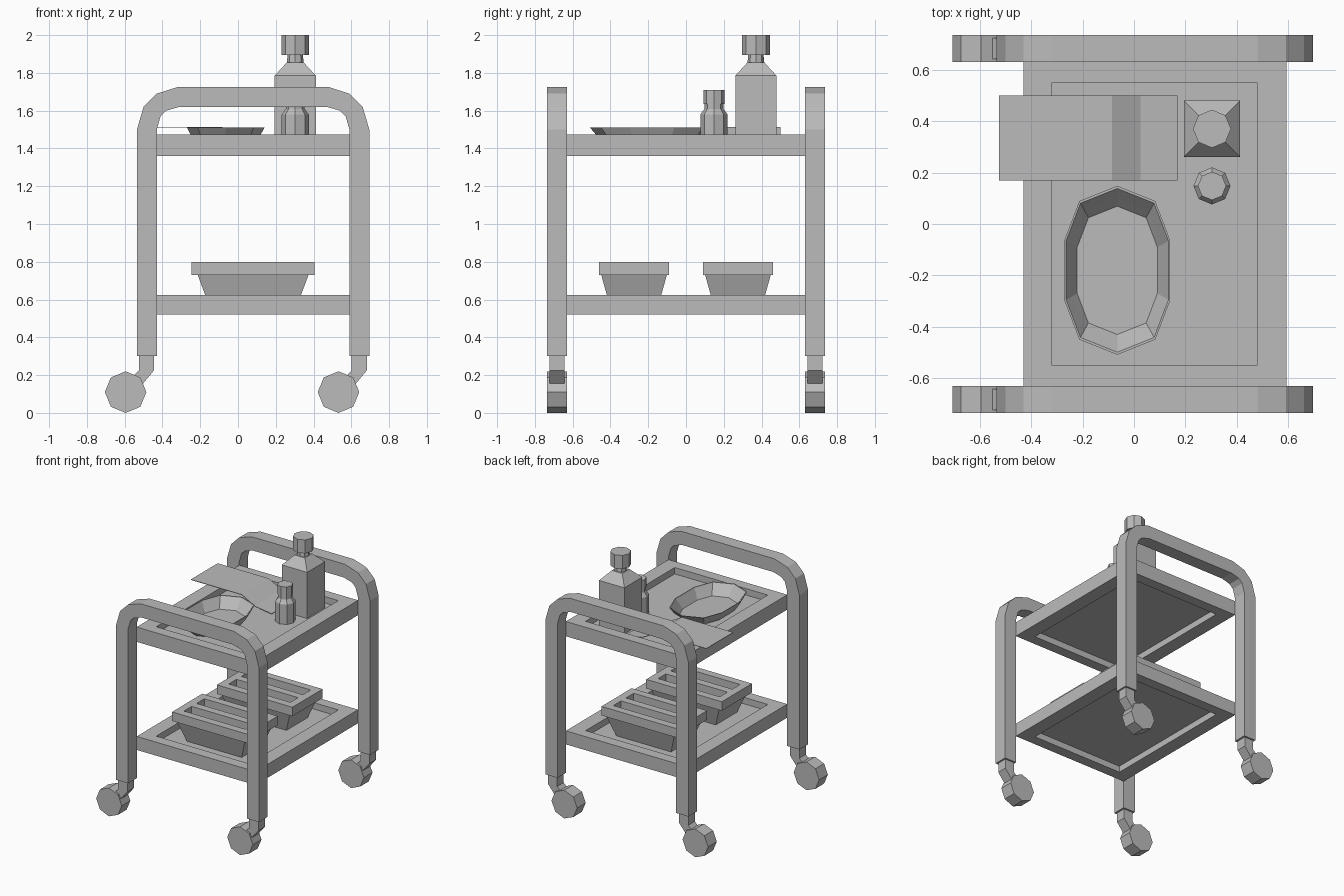
import bpy
import bmesh
from math import cos, sin, pi

if "Cube" in bpy.data.objects:
    bpy.data.objects.remove(bpy.data.objects["Cube"], do_unlink=True)

GREY = (0.5, 0.5, 0.5, 1)
grey = bpy.data.materials.new("plain grey")
grey.use_nodes = True
grey.diffuse_color = GREY
grey.node_tree.nodes["Principled BSDF"].inputs["Base Color"].default_value = GREY


def loft(name, rings, caps=True):
    """Bridge equal-length closed rings, capping the first and last."""
    bm = bmesh.new()
    loops = [[bm.verts.new(p) for p in ring] for ring in rings]
    n = len(loops[0])
    for a, b in zip(loops, loops[1:]):
        for i in range(n):
            j = (i + 1) % n
            bm.faces.new((a[i], a[j], b[j], b[i]))
    if caps:
        bm.faces.new(loops[0])
        bm.faces.new(loops[-1])
    bmesh.ops.recalc_face_normals(bm, faces=bm.faces)
    mesh = bpy.data.meshes.new(name)
    bm.to_mesh(mesh)
    bm.free()
    mesh.materials.append(grey)
    obj = bpy.data.objects.new(name, mesh)
    bpy.context.collection.objects.link(obj)
    return obj


def rect(x0, x1, y0, y1, z):
    return [(x0, y0, z), (x1, y0, z), (x1, y1, z), (x0, y1, z)]


def box(name, x0, x1, y0, y1, z0, z1):
    return loft(name, [rect(x0, x1, y0, y1, z) for z in (z0, z1)])


def lathe(name, x, y, profile, sides=8):
    angles = [2 * pi * i / sides for i in range(sides)]
    return loft(name, [[(x + r * cos(a), y + r * sin(a), z) for a in angles]
                       for r, z in profile])


def strip(name, pairs, y0, y1):
    """Sweep a band given by (x, z) edge pairs through a depth in y."""
    return loft(name, [[(a, y0, b), (a, y1, b), (c, y1, d), (c, y0, d)]
                       for (a, b), (c, d) in pairs])


# Side frames: bent square tube, mirrored about the frame's middle
MID = 0.08
half = [((0.615, 0.3), (0.51, 0.3)), ((0.615, 1.5), (0.51, 1.5)),
        ((0.58, 1.62), (0.49, 1.57)), ((0.51, 1.69), (0.46, 1.6)),
        ((0.4, 1.725), (0.39, 1.62))]
arch = [tuple((MID - x, z) for x, z in p) for p in half]
arch += [tuple((MID + x, z) for x, z in p) for p in reversed(half)]

for end, yc in (("front", -0.682), ("back", 0.682)):
    strip(end + "_frame", arch, yc - 0.053, yc + 0.053)
    for side, x in (("right", -0.485), ("left", 0.642)):
        # Casters: bent stem and eight-sided wheel
        strip(f"{end}_{side}_caster_stem",
              [((x - 0.04, 0.31), (x + 0.04, 0.31)),
               ((x - 0.04, 0.225), (x + 0.04, 0.225)),
               ((x - 0.115, 0.15), (x - 0.055, 0.11))], yc - 0.04, yc + 0.04)
        wheel = [(x - 0.11 + 0.11 * sin(k * pi / 4), 0.11 + 0.11 * cos(k * pi / 4))
                 for k in range(8)]
        loft(f"{end}_{side}_wheel",
             [[(a, yc + s, b) for a, b in wheel] for s in (-0.053, 0.053)])

# Shelves: rim with a thin panel recessed on both faces
for name, z0, z1 in (("lower_shelf", 0.52, 0.625), ("upper_shelf", 1.36, 1.475)):
    inner = (-0.32, 0.48, -0.547, 0.547)
    outer = (-0.43, 0.592, -0.63, 0.63)
    loft(name, [rect(*inner, z0 + 0.05), rect(*inner, z0), rect(*outer, z0),
                rect(*outer, z1), rect(*inner, z1), rect(*inner, z1 - 0.05)])

# Lower dishes: tapered body under a slotted lid
for name, y in (("front_dish", -0.275), ("back_dish", 0.275)):
    loft(name + "_body", [rect(-0.155, 0.315, y - 0.13, y + 0.13, 0.574),
                          rect(-0.215, 0.375, y - 0.175, y + 0.175, 0.735)])
    for i, dy in enumerate((-0.155, 0, 0.155)):
        w = 0.03
        box(f"{name}_lid_bar_{i}", -0.245, 0.405, y + dy - w, y + dy + w, 0.73, 0.8)
    for i, x in enumerate((-0.245, 0.345)):
        box(f"{name}_lid_end_{i}", x, x + 0.06, y - 0.185, y + 0.185, 0.73, 0.8)

# Oval bowl: ten-sided shell
quarter = [(0.72, 0.82), (1, 0.36)]
oval = [(0, 1)] + quarter + [(x, -y) for x, y in reversed(quarter)]
oval += [(-x, -y) for x, y in oval[::-1]][:1] and [(0, -1)]
oval += [(-x, y) for x, y in oval[4:2:-1]] + [(-x, y) for x, y in oval[2:0:-1]]
loft("bowl", [[(-0.065 + 0.205 * s * x, -0.18 + 0.328 * s * y, z) for x, y in oval]
              for s, z in ((0.74, 1.426), (0.87, 1.46), (1, 1.51),
                           (0.97, 1.51), (0.85, 1.465), (0.76, 1.432))])

# Folded sheet lying over the rim
sheet = [(-0.525, 1.51), (-0.085, 1.51), (0.025, 1.45), (0.17, 1.43)]
strip("folded_sheet", [((x, z), (x, z + 0.004)) for x, z in sheet], 0.17, 0.5)

# Square bottle
BX, BY = 0.303, 0.37
loft("square_bottle", [rect(BX - r, BX + r, BY - r, BY + r, z)
                       for r, z in ((0.109, 1.426), (0.109, 1.785), (0.045, 1.855))])
lathe("square_bottle_neck", BX, BY, [(0.045, 1.85), (0.04, 1.9)])
lathe("square_bottle_cap", BX, BY, [(0.074, 1.895), (0.074, 2.0)])

# Small round bottle
lathe("small_bottle", BX, 0.148, [(0.072, 1.426), (0.072, 1.58), (0.05, 1.61), (0.05, 1.64)])
lathe("small_bottle_cap", BX, 0.148, [(0.055, 1.635), (0.055, 1.71)])
